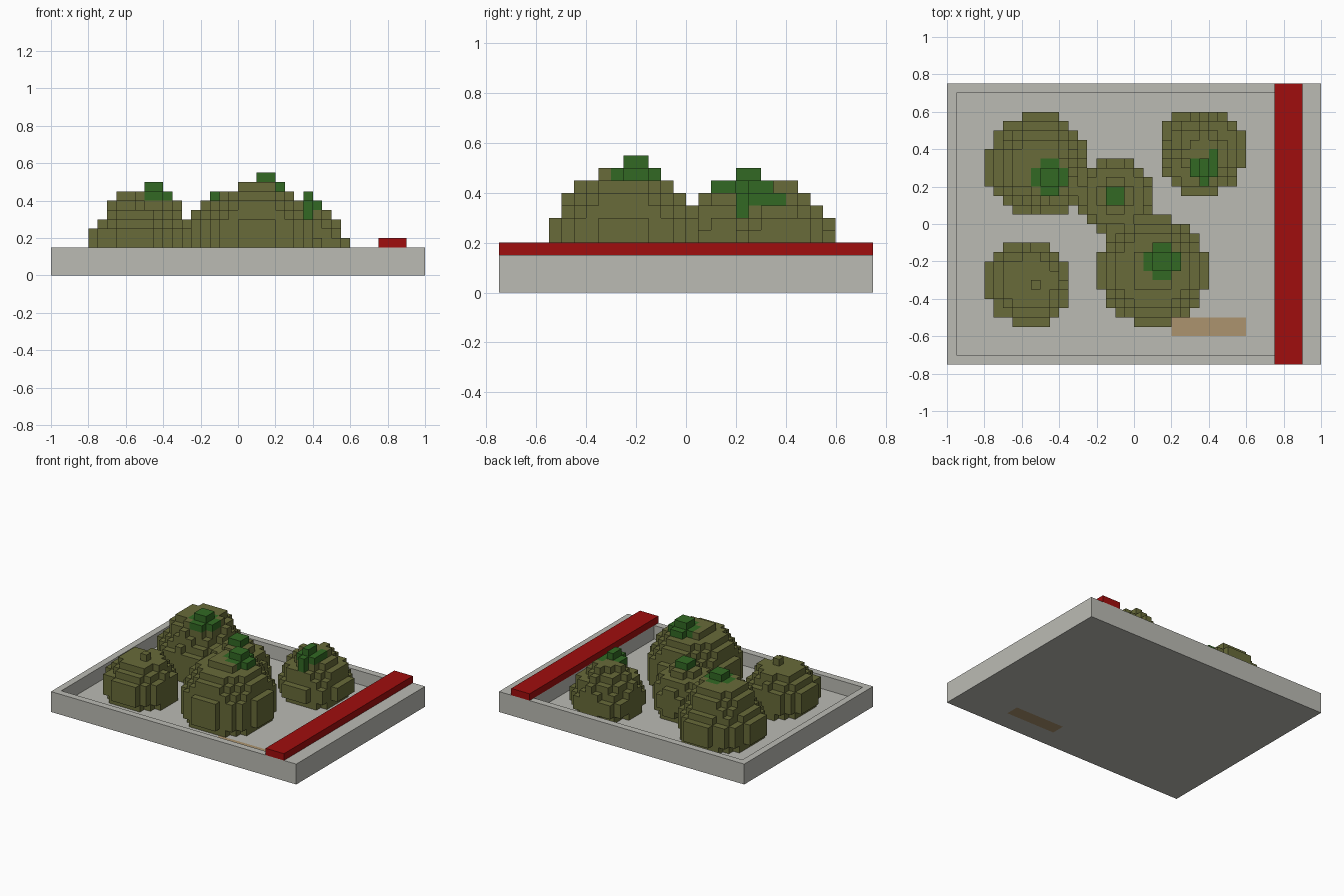
import bpy, bmesh
from math import floor, hypot
from mathutils import Vector

if "Cube" in bpy.data.objects:
    bpy.data.objects.remove(bpy.data.objects["Cube"])

U = 0.05  # cube size of the block grid


def material(name, rgb):
    m = bpy.data.materials.new(name)
    m.diffuse_color = (*rgb, 1)
    m.use_nodes = True
    m.node_tree.nodes["Principled BSDF"].inputs["Base Color"].default_value = m.diffuse_color
    return m


GREY = material("stone_grey", (0.497, 0.497, 0.456))
RED = material("red", (0.352, 0.004, 0.004))
OLIVE = material("olive", (0.138, 0.146, 0.041))
GREEN = material("leaf_green", (0.032, 0.141, 0.017))
TAN = material("tan", (0.413, 0.296, 0.156))


def finish(name, bm, mats):
    me = bpy.data.meshes.new(name)
    bm.to_mesh(me)
    bm.free()
    for m in mats:
        me.materials.append(m)
    ob = bpy.data.objects.new(name, me)
    bpy.context.collection.objects.link(ob)


def boxes(name, mat, parts):
    """One object from boxes given as (x0, x1, y0, y1, z0, z1)."""
    bm = bmesh.new()
    for x0, x1, y0, y1, z0, z1 in parts:
        for v in bmesh.ops.create_cube(bm, size=1)["verts"]:
            v.co = Vector((x0 + (v.co.x + .5) * (x1 - x0),
                           y0 + (v.co.y + .5) * (y1 - y0),
                           z0 + (v.co.z + .5) * (z1 - z0)))
    finish(name, bm, [mat])


# Tray floor, leaving a slot for the flush inlay
boxes("tray_floor", GREY, [
    (-0.95, 0.2, -0.7, 0.7, 0, U), (0.6, 0.75, -0.7, 0.7, 0, U),
    (0.2, 0.6, -0.5, 0.7, 0, U), (0.2, 0.6, -0.7, -0.6, 0, U)])
boxes("floor_inlay", TAN, [(0.2, 0.6, -0.6, -0.5, 0, U)])

# Tray rim, with the wide ledge that carries the bar
boxes("tray_rim", GREY, [
    (-1, -0.95, -0.75, 0.75, 0, 0.15), (0.75, 1, -0.75, 0.75, 0, 0.15),
    (-0.95, 0.75, -0.75, -0.7, 0, 0.15), (-0.95, 0.75, 0.7, 0.75, 0, 0.15)])
boxes("red_bar", RED, [(0.75, 0.9, -0.75, 0.75, 0.15, 0.2)])

# Bushes: name, centre, disc radius per layer, green tufts (grid boxes lo, hi)
BUSHES = [
    ("front_left_bush", (-0.5625, -0.3125),
     (.21, .232, .232, .232, .19, .145), []),
    ("back_left_bush", (-0.5125, 0.3125),
     (.255, .28, .28, .28, .24, .205, .19, .15),
     [(-11, 4, 8, -7, 6, 9), (-10, 3, 8, -8, 7, 9), (-10, 4, 9, -8, 6, 10)]),
    ("large_bush", (0.1, -0.25),
     (.273, .29, .299, .299, .29, .273, .244, .198, .12),
     [(1, -5, 9, 5, -3, 10), (2, -6, 9, 4, -2, 10), (2, -5, 10, 4, -3, 11)]),
    ("small_bush", (-0.1, 0.15),
     (.156, .185, .198, .198, .185, .156, .097), [(-3, 2, 8, -1, 4, 9)]),
    ("back_right_bush", (0.3625, 0.3875),
     (.205, .235, .235, .2, .19, .14, .09),
     [(6, 5, 7, 9, 7, 8), (7, 4, 6, 8, 5, 8), (8, 7, 7, 9, 8, 8),
      (7, 5, 8, 8, 7, 9)]),
]


def grid_box(x0, y0, z0, x1, y1, z1):
    return [(i, j, k) for i in range(x0, x1) for j in range(y0, y1)
            for k in range(z0, z1)]


# Each grid cell belongs to one bush, and is olive (0) or green (1)
cells = {}
for b, (name, (cx, cy), radii, tufts) in enumerate(BUSHES):
    ci, cj = floor(cx / U), floor(cy / U)
    for k, r in enumerate(radii, 1):
        for i in range(ci - 7, ci + 8):
            for j in range(cj - 7, cj + 8):
                if hypot((i + .5) * U - cx, (j + .5) * U - cy) < r:
                    cells.setdefault((i, j, k), (b, 0))
    for t in tufts:
        for c in grid_box(*t):
            cells[c] = (b, 1)
cells[(-11, -7, 7)] = (0, 0)  # olive nub on the front left bush

# Build only the exposed cube faces
for b, bush in enumerate(BUSHES):
    bm = bmesh.new()
    for c, (owner, colour) in cells.items():
        if owner != b:
            continue
        for axis in range(3):
            for side in (0, 1):
                n = list(c)
                n[axis] += 2 * side - 1
                if tuple(n) in cells or n[2] < 1:
                    continue
                u, v = (axis + 1) % 3, (axis + 2) % 3
                ring = []
                for du, dv in ((0, 0), (1, 0), (1, 1), (0, 1)):
                    p = list(c)
                    p[axis] += side
                    p[u] += du
                    p[v] += dv
                    ring.append(bm.verts.new(Vector(p) * U))
                f = bm.faces.new(ring if side else ring[::-1])
                f.material_index = colour
    bmesh.ops.remove_doubles(bm, verts=bm.verts, dist=1e-4)
    finish(bush[0], bm, [OLIVE, GREEN])
